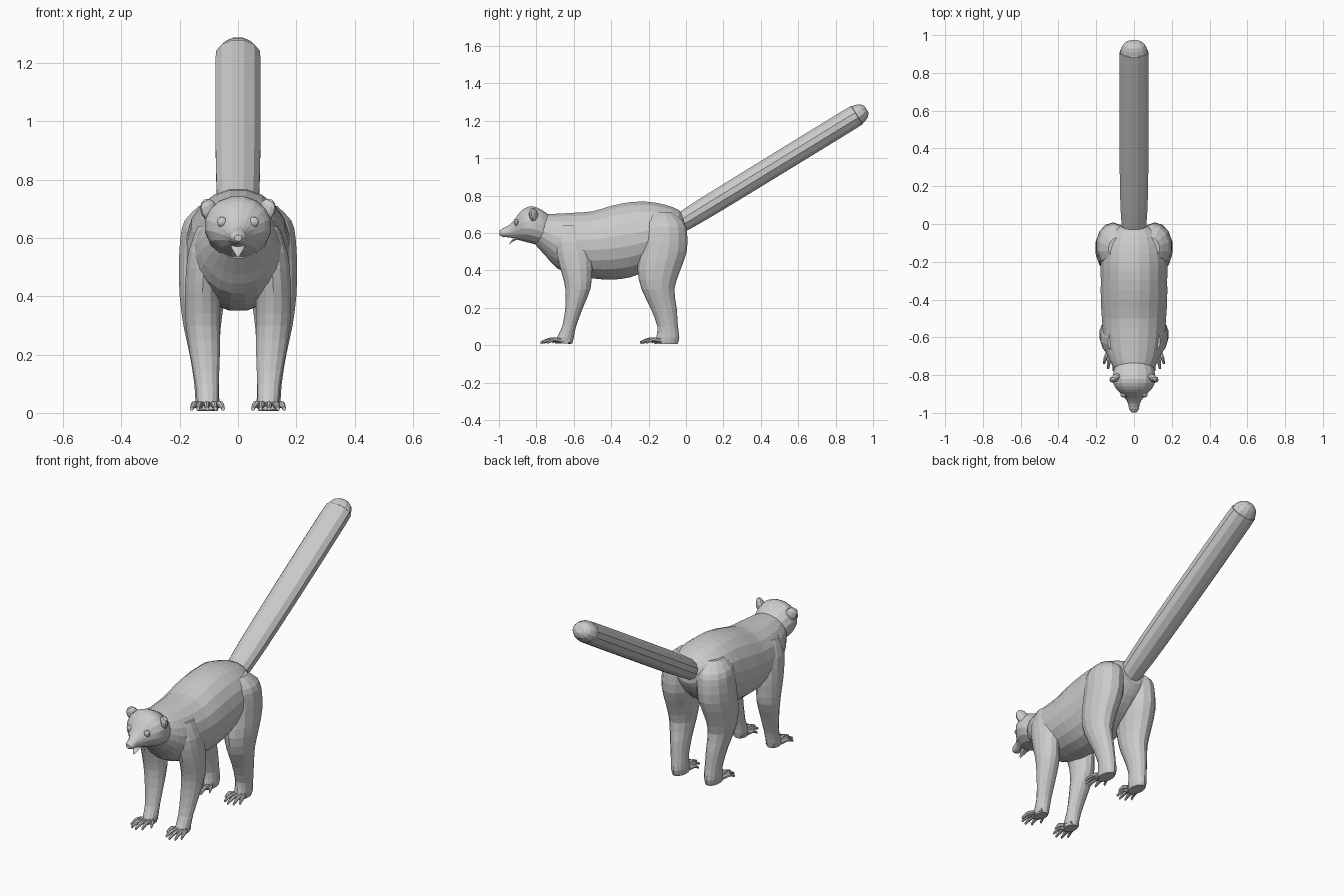
import bpy, bmesh, math
from mathutils import Vector


def refine(rows, k):
    # Catmull-Rom interpolation of (x, y, z, half width, half depth) rows
    out = []
    for i in range(len(rows) - 1):
        a, b, c, d = (Vector(rows[max(0, min(len(rows) - 1, j))]) for j in range(i - 1, i + 3))
        for s in range(k):
            t = s / k
            out.append(0.5 * (2 * b + (c - a) * t + (2 * a - 5 * b + 4 * c - d) * t * t
                              + (3 * b - a - 3 * c + d) * t ** 3))
    out.append(Vector(rows[-1]))
    return out


def loft(name, tubes, v, n=14, k=2, mirror=False):
    # Elliptical rings: width along x, depth along v
    bm = bmesh.new()
    v = Vector(v).normalized()
    for rows in tubes:
        prev = None
        for row in refine(rows, k):
            c, ru, rv = Vector(row[:3]), max(row[3], 0.002), max(row[4], 0.002)
            ring = [bm.verts.new(c + Vector((ru * math.cos(a), 0, 0)) + v * rv * math.sin(a))
                    for a in (math.tau * (i + 0.5) / n for i in range(n))]
            if prev:
                for i in range(n):
                    j = (i + 1) % n
                    bm.faces.new((prev[i], prev[j], ring[j], ring[i]))
            else:
                bm.faces.new(ring[::-1])
            prev = ring
        bm.faces.new(prev)
    return finish(name, bm, mirror)


def finish(name, bm, mirror=False):
    bmesh.ops.recalc_face_normals(bm, faces=bm.faces[:])
    me = bpy.data.meshes.new(name)
    bm.to_mesh(me)
    bm.free()
    ob = bpy.data.objects.new(name, me)
    bpy.context.collection.objects.link(ob)
    if mirror:
        m = ob.modifiers.new("mirror", 'MIRROR')
        m.use_mirror_merge = False
    return ob


def blob(name, loc, size, rot=(0, 0, 0)):
    bm = bmesh.new()
    bmesh.ops.create_uvsphere(bm, u_segments=10, v_segments=6, radius=1)
    for vert in bm.verts:
        vert.co = Vector(s * c for s, c in zip(size, vert.co))
    ob = finish(name, bm, True)
    # Bake the placement so the mirror works across x = 0
    from mathutils import Euler, Matrix
    ob.data.transform(Matrix.Translation(loc) @ Euler(rot).to_matrix().to_4x4())
    return ob


# Torso: y, top, bottom, half width
torso = [(-.80, .69, .53, .08), (-.75, .70, .475, .115), (-.69, .705, .41, .145), (-.60, .71, .37, .163),
         (-.50, .718, .355, .172), (-.40, .747, .348, .178), (-.30, .767, .36, .178), (-.20, .769, .40, .178),
         (-.11, .752, .45, .165), (-.04, .725, .52, .125), (-.01, .69, .58, .07)]
loft("torso", [[(0, y, (t + b) / 2, w, (t - b) / 2) for y, t, b, w in torso]], (0, 0, 1), 20)

# Head with tapered muzzle: y, centre z, half width, half height
head = [(-.72, .60, .085, .09), (-.77, .625, .108, .10), (-.82, .643, .116, .102), (-.86, .643, .105, .092),
        (-.89, .635, .08, .075), (-.92, .62, .05, .05), (-.95, .608, .032, .032), (-.98, .602, .026, .023),
        (-.998, .60, .013, .011)]
loft("head", [[(0, y, z, w, h) for y, z, w, h in head]], (0, 0, 1), 16)
loft("lower_jaw", [[(0, -.88, .59, .035, .025), (0, -.92, .568, .022, .017), (0, -.945, .542, .006, .006)]],
     (0, .5, 1), 8)
blob("ear", (.098, -.815, .695), (.033, .02, .042), (0, .5, -.5))
blob("eye", (.055, -.905, .655), (.018, .014, .018))

# Tail: thick straight tube with a rounded tip
base, tip = Vector((0, -.05, .64)), Vector((0, .965, 1.262))
tail = [(0, .062, .052), (.08, .07, .057), (.2, .076, .06), (.5, .08, .061), (.9, .08, .061),
        (.95, .073, .057), (.985, .054, .043), (1.0, .025, .02)]
axis = tip - base
loft("tail", [[(*(base + axis * t), w, h) for t, w, h in tail]], (0, -axis.z, axis.y), 12)

# Legs: z, x, y, half width, half depth
hind = [(.71, .085, -.13, .05, .06), (.66, .10, -.12, .085, .11), (.60, .108, -.116, .092, .122),
        (.50, .114, -.122, .091, .126), (.40, .122, -.145, .08, .114), (.30, .123, -.15, .066, .088),
        (.20, .115, -.12, .052, .07), (.10, .108, -.098, .043, .055), (.04, .105, -.098, .042, .062),
        (.006, .105, -.105, .036, .06)]
front = [(.64, .095, -.62, .045, .06), (.55, .112, -.61, .06, .09), (.45, .12, -.592, .062, .092),
         (.38, .122, -.583, .062, .08), (.30, .12, -.578, .06, .067), (.20, .113, -.598, .052, .047),
         (.10, .106, -.625, .041, .037), (.04, .104, -.645, .038, .045), (.008, .104, -.65, .032, .042)]
for name, rows, toe_y in (("hind", hind, -.125), ("front", front, -.655)):
    loft(name + "_leg", [[(x, y, z, w, d) for z, x, y, w, d in rows]], (0, 1, 0), 14, mirror=True)
    # Palm and splayed toes
    feet = [[(.105, toe_y + .04, .022, .03, .016), (.105, toe_y, .026, .038, .017),
             (.105, toe_y - .045, .022, .036, .012)]]
    for dx, length in ((-.05, .06), (-.026, .105), (.002, .122), (.03, .112), (.05, .085)):
        x0 = .105 + dx * .6
        feet.append([(x0, toe_y - .01, .024, .012, .012),
                     (.105 + dx * .9, toe_y - length * .6, .03, .011, .011),
                     (.105 + dx * 1.08, toe_y - length, .014, .006, .007)])
    loft(name + "_foot", feet, (0, 0, 1), 7, mirror=True)
